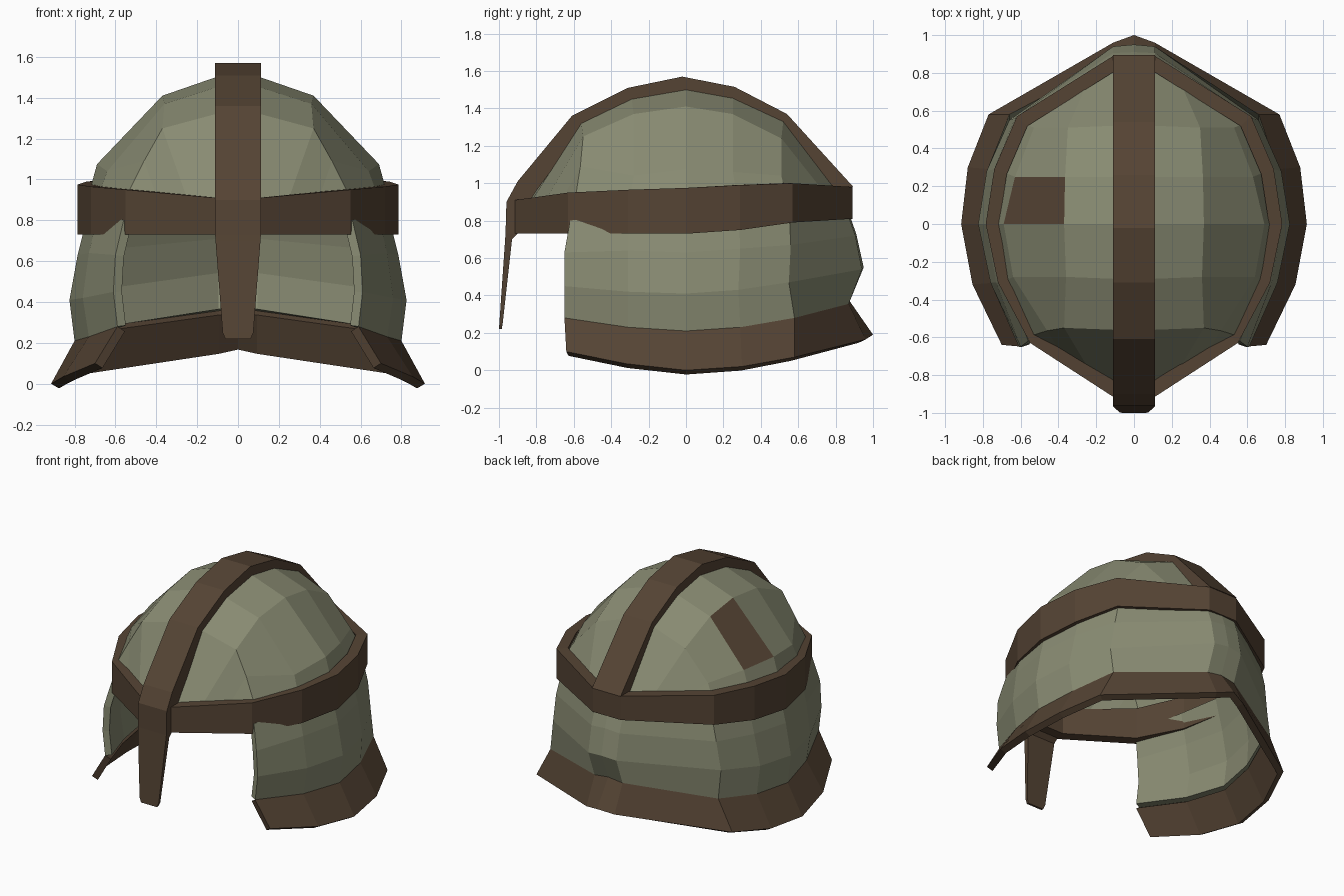
import bpy, bmesh


def material(name, color):
    m = bpy.data.materials.new(name)
    m.diffuse_color = (*color, 1)
    return m


GREEN = material("green_metal", (0.25, 0.26, 0.17))
BROWN = material("brown_leather", (0.09, 0.057, 0.034))


def loft(name, rows, mats, wrap_row=False, wrap_col=False, solid=False, thick=0):
    """Skin a list of point rows with quads; optionally close, cap or thicken."""
    bm = bmesh.new()
    vs = [[bm.verts.new(p) for p in r] for r in rows]
    n, m = len(rows), len(rows[0])
    for i in range(n if wrap_row else n - 1):
        for j in range(m if wrap_col else m - 1):
            a, b = vs[i], vs[(i + 1) % n]
            k = (j + 1) % m
            bm.faces.new((a[j], b[j], b[k], a[k]))
    if solid and not wrap_row:
        bm.faces.new(vs[0])
        bm.faces.new(vs[-1])
    bmesh.ops.remove_doubles(bm, verts=bm.verts, dist=0.0005)
    if solid:
        bmesh.ops.recalc_face_normals(bm, faces=bm.faces)
    me = bpy.data.meshes.new(name)
    bm.to_mesh(me)
    bm.free()
    for mat in mats:
        me.materials.append(mat)
    ob = bpy.data.objects.new(name, me)
    bpy.context.collection.objects.link(ob)
    if thick:
        mod = ob.modifiers.new("thickness", "SOLIDIFY")
        mod.thickness = thick
        mod.offset = -1
    return ob


def flip(p):
    return (-p[0], p[1], p[2])


# Dome: cross-sections from front to back, each from the ridge out to the brow
half = [
    [(0, -.84, .90), (.11, -.83, .90), (.25, -.75, .91), (.40, -.66, .92), (.54, -.59, .93)],
    [(0, -.56, 1.33), (.11, -.56, 1.32), (.37, -.55, 1.25), (.46, -.565, 1.09), (.54, -.59, .93)],
    [(0, -.29, 1.46), (.11, -.29, 1.45), (.36, -.28, 1.37), (.64, -.28, 1.04), (.68, -.30, .93)],
    [(0, 0, 1.51), (.11, 0, 1.50), (.37, 0, 1.41), (.69, 0, 1.075), (.73, 0, .93)],
    [(0, .25, 1.47), (.11, .25, 1.455), (.365, .25, 1.37), (.63, .25, 1.06), (.68, .27, .95)],
    [(0, .52, 1.34), (.11, .52, 1.33), (.35, .51, 1.24), (.53, .51, 1.04), (.58, .53, .95)],
    [(0, .82, .95), (.11, .81, .95), (.25, .74, .95), (.42, .63, .95), (.58, .53, .95)],
]
rows = [r[:0:-1] + [r[0]] + [flip(p) for p in r[1:]] for r in half]
dome = loft("dome", rows, [GREEN, BROWN])
# Single brown patch on the left of the dome
for f in dome.data.polygons:
    c = f.center
    if -.6 < c.x < -.45 and 0 < c.y < .25 and c.z > 1.1:
        f.material_index = 1

# Brow band: x, y, bottom z, top z around one half, then mirrored
band = [(.11, -.915, .73, .91), (.55, -.63, .73, .95), (.72, -.31, .73, .965),
        (.785, 0, .73, .975), (.74, .29, .75, .99), (.62, .57, .79, 1.0), (.11, .89, .81, .98)]
band += [(-x, y, a, b) for x, y, a, b in reversed(band)]
S = .91
loft("brow_band", [[(x, y, a), (x, y, b), (x * S, y * S, b), (x * S, y * S, a)]
                   for x, y, a, b in band], [BROWN], True, True, True)

# Crest strip: outer y, z and inner y, z along the middle
crest = [(-.965, .73, -.84, .73), (-.96, .90, -.84, .90), (-.90, 1.01, -.80, .96),
         (-.61, 1.36, -.55, 1.30), (-.31, 1.51, -.29, 1.44), (-.02, 1.57, 0, 1.49),
         (.26, 1.515, .25, 1.45), (.54, 1.37, .51, 1.32), (.895, .98, .77, .96)]
W = .112
loft("crest_strip", [[(-W, a, b), (W, a, b), (W, c, d), (-W, c, d)] for a, b, c, d in crest],
     [BROWN], False, True, True)

# Nose guard: half width, z, front y, back y
nose = [(.112, .73, -.965, -.90), (.11, .70, -.967, -.93),
        (.075, .25, -.998, -.98), (.062, .22, -1.0, -.985)]
loft("nose_guard", [[(-w, f, z), (w, f, z), (w, b, z), (-w, b, z)] for w, z, f, b in nose],
     [BROWN], False, True, True)

# Neck guard: columns from the right front edge to the back, bottom to top
cols = [
    [(.70, -.64, .10), (.59, -.65, .28), (.61, -.65, .45), (.60, -.65, .63), (.56, -.62, .80)],
    [(.855, -.32, .035), (.73, -.31, .23), (.76, -.31, .42), (.73, -.31, .64), (.68, -.30, .85)],
    [(.915, 0, 0), (.80, 0, .21), (.825, 0, .41), (.785, 0, .63), (.73, 0, .85)],
    [(.88, .30, .02), (.76, .29, .23), (.78, .28, .43), (.74, .29, .65), (.68, .28, .87)],
    [(.77, .58, .07), (.66, .58, .28), (.66, .55, .47), (.63, .56, .67), (.58, .55, .88)],
    [(.11, .96, .165), (.11, .87, .355), (.11, .94, .54), (.11, .905, .72), (.11, .84, .9)],
    [(0, 1.0, .19), (0, .875, .37), (0, .95, .55), (0, .91, .73), (0, .85, .9)],
]
cols += [[flip(p) for p in c] for c in cols[-2::-1]]
loft("neck_guard", [c[1:] for c in cols], [GREEN], thick=.045)
loft("neck_guard_rim", [c[:2] for c in cols], [BROWN], thick=.045)
